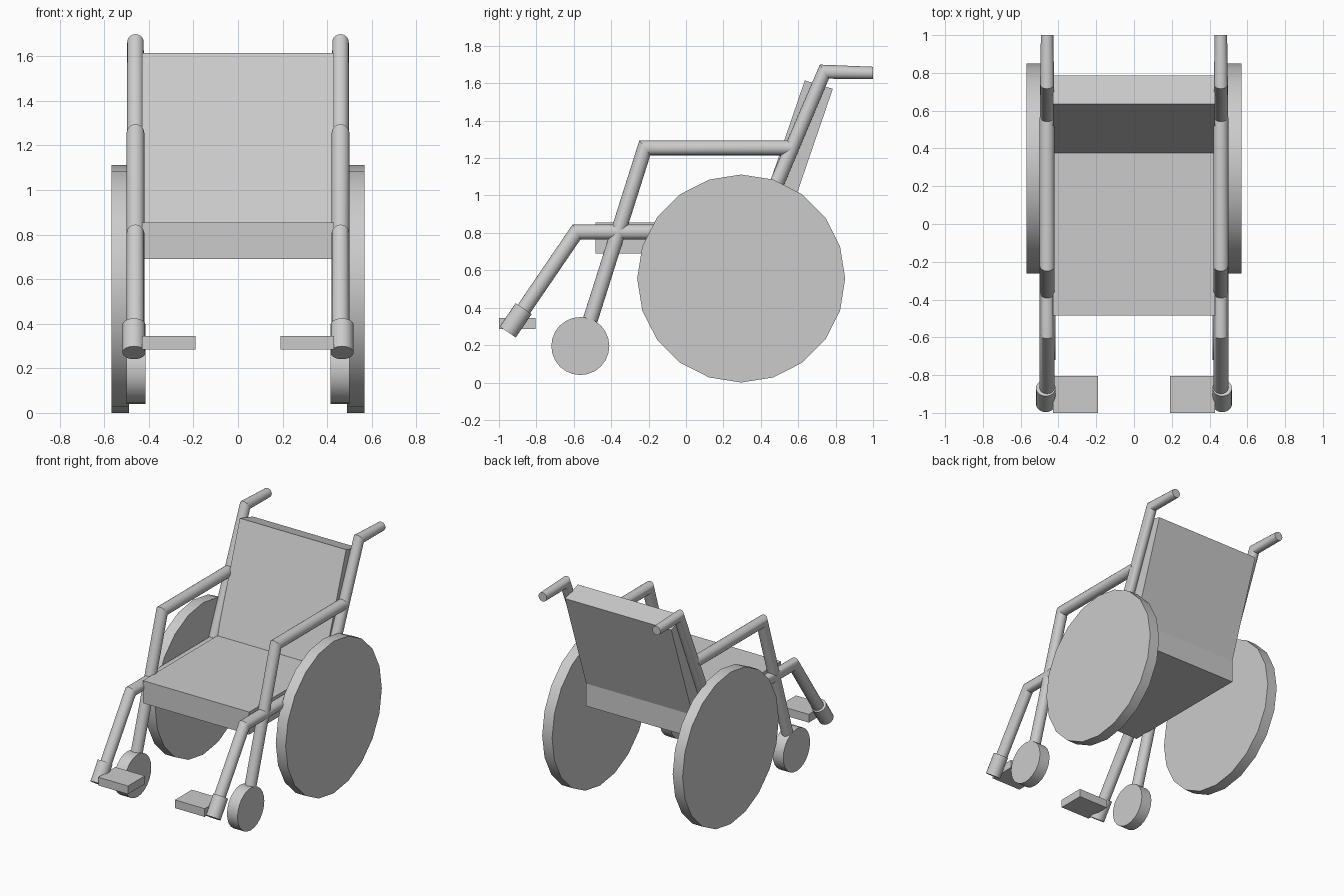
import bpy, bmesh, math
from mathutils import Vector

if "Cube" in bpy.data.objects:
    bpy.data.objects.remove(bpy.data.objects["Cube"])

SIDES = 20


def finish(name, bm, smooth=False):
    bmesh.ops.recalc_face_normals(bm, faces=bm.faces)
    me = bpy.data.meshes.new(name)
    bm.to_mesh(me)
    bm.free()
    ob = bpy.data.objects.new(name, me)
    bpy.context.collection.objects.link(ob)
    if smooth:
        bpy.ops.object.select_all(action='DESELECT')
        ob.select_set(True)
        bpy.context.view_layer.objects.active = ob
        bpy.ops.object.shade_smooth_by_angle(angle=math.radians(30))
    return ob


def tube(name, x, path, radii):
    """Mitred round tube following (y, z) points at constant x."""
    pts = [Vector(p) for p in path]
    bm = bmesh.new()
    rings = []
    for i, p in enumerate(pts):
        d0 = (p - pts[i - 1]).normalized() if i else (pts[1] - p).normalized()
        d1 = (pts[i + 1] - p).normalized() if i < len(pts) - 1 else d0
        t = (d0 + d1).normalized()
        n = Vector((-t.y, t.x)) / t.dot(d0)      # widened across the mitre
        ring = []
        for k in range(SIDES):
            a = 2 * math.pi * k / SIDES
            q = p + n * (radii[i] * math.sin(a))
            ring.append(bm.verts.new((x + radii[i] * math.cos(a), q.x, q.y)))
        rings.append(ring)
    for r0, r1 in zip(rings, rings[1:]):
        for k in range(SIDES):
            j = (k + 1) % SIDES
            bm.faces.new((r0[k], r0[j], r1[j], r1[k]))
    bm.faces.new(rings[0])
    bm.faces.new(rings[-1])
    return finish(name, bm, True)


def extrude_x(name, profile, x0, x1, smooth=False):
    """Solid from a (y, z) outline spanning x0 to x1."""
    bm = bmesh.new()
    face = bm.faces.new([bm.verts.new((x0, y, z)) for y, z in profile])
    new = bmesh.ops.extrude_face_region(bm, geom=[face])['geom']
    bmesh.ops.translate(bm, vec=(x1 - x0, 0, 0),
                        verts=[v for v in new if isinstance(v, bmesh.types.BMVert)])
    return finish(name, bm, smooth)


def circle(cy, cz, r, n):
    return [(cy + r * math.sin(2 * math.pi * k / n),
             cz + r * math.cos(2 * math.pi * k / n)) for k in range(n)]


# Seat and reclined backrest
extrude_x("seat_and_backrest",
          [(-0.485, 0.69), (-0.485, 0.855), (0.375, 0.855), (0.635, 1.615),
           (0.785, 1.57), (0.54, 0.855), (0.54, 0.69)], -0.43, 0.43)

for side, s in (("left", -1), ("right", 1)):
    # Wheels
    extrude_x("rear_wheel_" + side, circle(0.295, 0.556, 0.556, 20), s * 0.488, s * 0.568, True)
    extrude_x("caster_wheel_" + side, circle(-0.565, 0.195, 0.155, 24), s * 0.415, s * 0.5, True)
    # Main frame: push handle, back, seat rail, leg rest
    x = s * 0.46
    tube("main_frame_" + side, x,
         [(1.0, 1.655), (0.74, 1.662), (0.375, 0.805), (-0.585, 0.805), (-0.92, 0.315)],
         [0.033, 0.037, 0.04, 0.04, 0.04])
    # Armrest with front post down to the caster
    tube("armrest_" + side, x,
         [(0.565, 1.255), (-0.22, 1.255), (-0.545, 0.23)], [0.04] * 3)
    # Footrest
    tube("footrest_collar_" + side, s * 0.467,
         [(-0.868, 0.395), (-0.953, 0.27)], [0.052] * 2)
    extrude_x("footplate_" + side,
              [(-1.0, 0.285), (-0.805, 0.285), (-0.805, 0.345), (-1.0, 0.345)],
              s * 0.19, s * 0.43)
